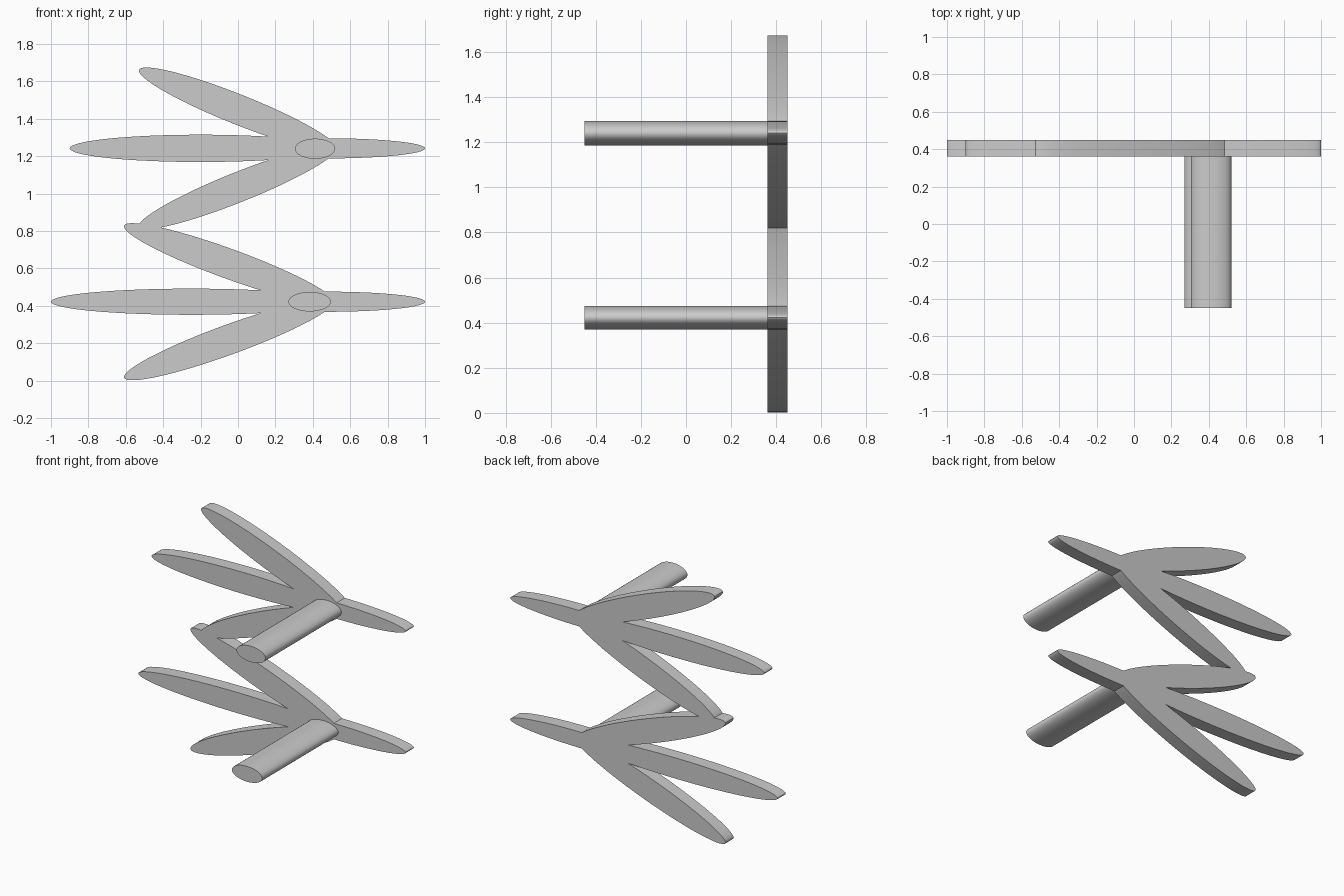
import bpy
from math import cos, sin, pi, radians

if "Cube" in bpy.data.objects:
    bpy.data.objects.remove(bpy.data.objects["Cube"])


def elliptic_prism(name, x, z, a, b, y0, y1, tilt=0, n=64):
    """Ellipse in the XZ plane, extruded from y0 to y1."""
    t = radians(tilt)
    ring = []
    for i in range(n):
        u, v = a * cos(2 * pi * i / n), b * sin(2 * pi * i / n)
        ring.append((x + u * cos(t) - v * sin(t), z + u * sin(t) + v * cos(t)))
    verts = [(p, y, q) for y in (y0, y1) for p, q in ring]
    faces = [tuple(range(n)), tuple(reversed(range(n, 2 * n)))]
    faces += [(i, i + n, (i + 1) % n + n, (i + 1) % n) for i in range(n)]
    mesh = bpy.data.meshes.new(name)
    mesh.from_pydata(verts, [], faces)
    obj = bpy.data.objects.new(name, mesh)
    bpy.context.collection.objects.link(obj)
    return obj


def smooth(obj):
    bpy.ops.object.select_all(action='DESELECT')
    obj.select_set(True)
    bpy.context.view_layer.objects.active = obj
    bpy.ops.object.shade_smooth_by_angle(angle=radians(30))


FRONT, BACK = 0.362, 0.45

# Leaf blades: x, z, half length, half width, tilt
blades = []
# Per tier: height, long blade (x, a, b), side blades (x, z offset, a, tilt)
for z, (lx, la, lb), (sx, sz, sa, tilt) in (
        (0.422, (-0.25, 0.75, 0.070), (-0.05, 0.203, 0.595, 20.0)),
        (1.242, (-0.20, 0.70, 0.073), (0.0, 0.208, 0.570, 21.8))):
    blades.append((lx, z, la, lb, 0))
    blades.append((0.47, z, 0.53, 0.054, 0))
    for s in (-1, 1):
        blades.append((sx, z + s * sz, sa, 0.08, -s * tilt))

# Merge all blades into one flat leaf plate
plate = None
for x, z, a, b, tilt in blades:
    blade = elliptic_prism("leaf_plate", x, z, a, b, FRONT, BACK, tilt)
    if plate is None:
        plate = blade
        continue
    mod = plate.modifiers.new("join", 'BOOLEAN')
    mod.operation = 'UNION'
    mod.solver = 'EXACT'
    mod.object = blade
    bpy.context.view_layer.objects.active = plate
    bpy.ops.object.modifier_apply(modifier=mod.name)
    bpy.data.objects.remove(blade)
smooth(plate)

# Oval rods reaching forward from each tier
for name, x, z, a, b in (("lower_rod", 0.383, 0.422, 0.114, 0.052),
                         ("upper_rod", 0.412, 1.24, 0.108, 0.054)):
    smooth(elliptic_prism(name, x, z, a, b, -0.45, BACK - 0.005, n=32))
